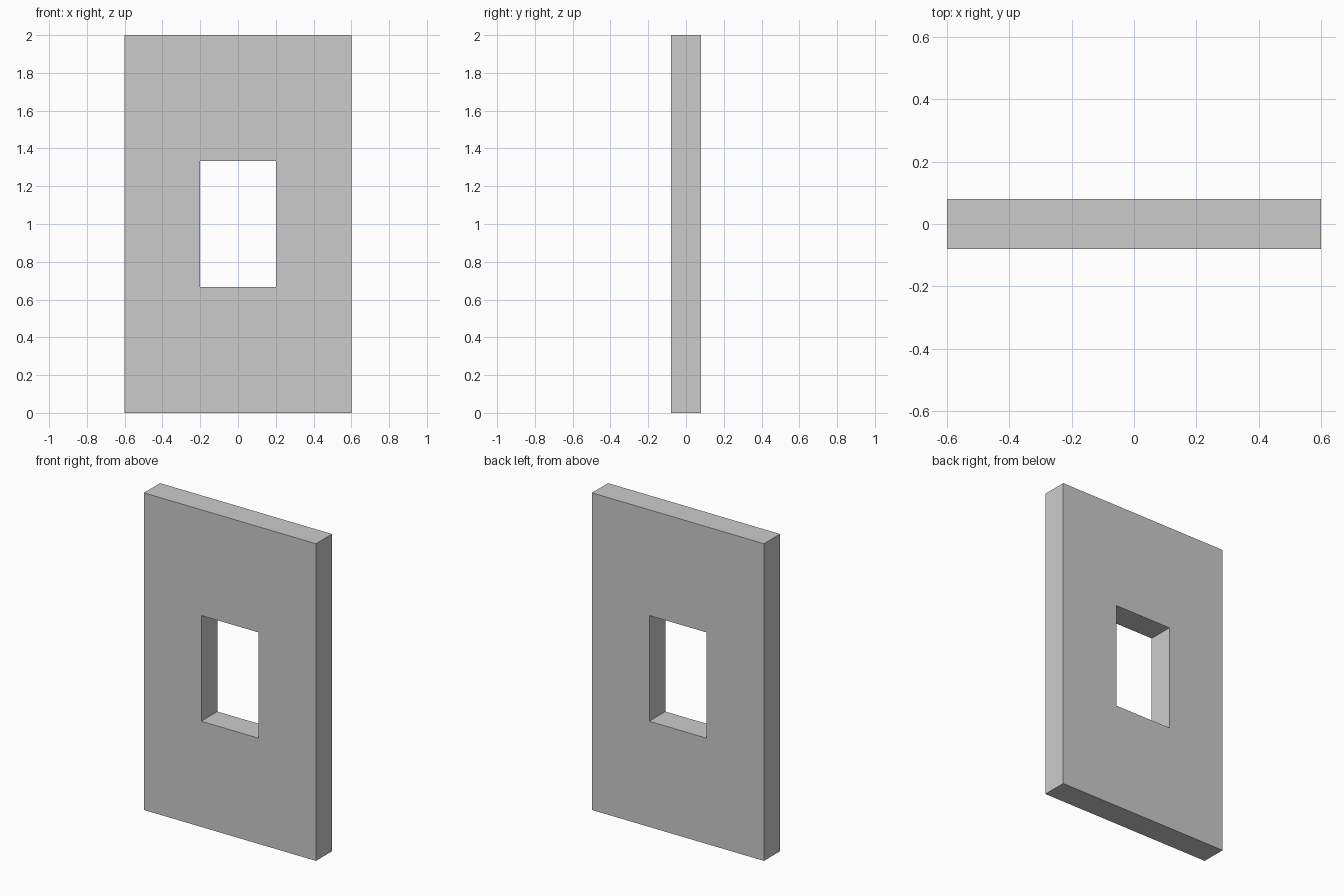
import bpy
import bmesh

if "Cube" in bpy.data.objects:
    bpy.data.objects.remove(bpy.data.objects["Cube"])

WIDTH, HEIGHT, DEPTH = 1.2, 2.0, 0.16

# Front face: a 3 x 3 grid of equal cells with the middle one left open
bm = bmesh.new()
grid = [[bm.verts.new((WIDTH * (i / 3 - 0.5), -DEPTH / 2, HEIGHT * k / 3))
         for i in range(4)] for k in range(4)]
for k in range(3):
    for i in range(3):
        if (i, k) != (1, 1):
            bm.faces.new((grid[k][i], grid[k][i + 1],
                          grid[k + 1][i + 1], grid[k + 1][i]))

# Thickness: extrude the face to the back, giving outer sides and opening walls
result = bmesh.ops.extrude_face_region(bm, geom=bm.faces[:], use_keep_orig=True)
back = [v for v in result["geom"] if isinstance(v, bmesh.types.BMVert)]
bmesh.ops.translate(bm, verts=back, vec=(0, DEPTH, 0))
bmesh.ops.recalc_face_normals(bm, faces=bm.faces[:])

# Wall panel object
mesh = bpy.data.meshes.new("window_wall_panel")
bm.to_mesh(mesh)
bm.free()
panel = bpy.data.objects.new("window_wall_panel", mesh)
bpy.context.collection.objects.link(panel)
